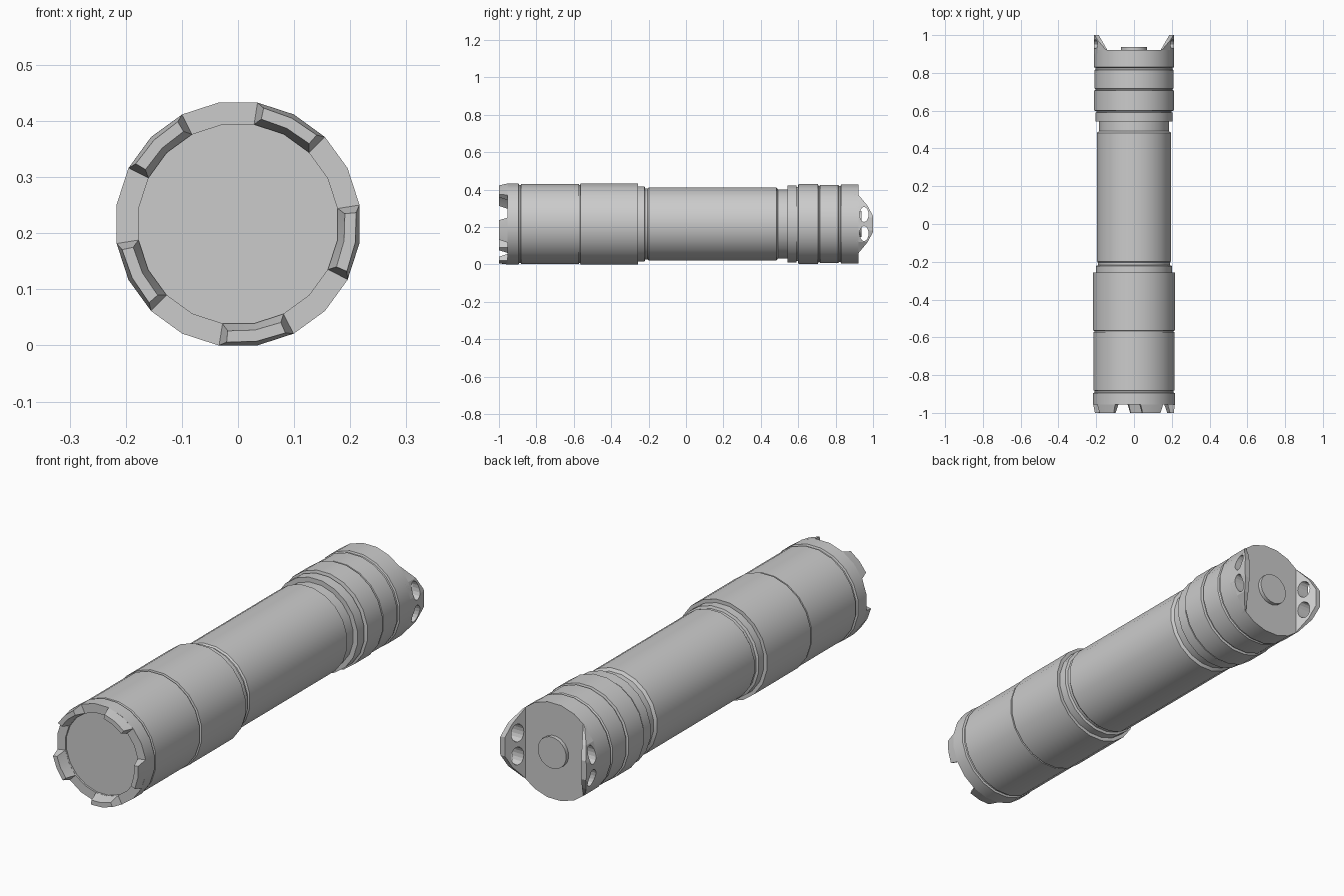
import bpy, bmesh, math
from mathutils import Vector

if "Cube" in bpy.data.objects:
    bpy.data.objects.remove(bpy.data.objects["Cube"])

SIDES = 20
CZ = 0.2165                      # height of the long axis
K = 1 / math.cos(math.pi / SIDES)  # flat-to-flat radius -> corner radius


def finish(name, bm, smooth=True):
    bmesh.ops.recalc_face_normals(bm, faces=bm.faces)
    me = bpy.data.meshes.new(name)
    bm.to_mesh(me)
    bm.free()
    ob = bpy.data.objects.new(name, me)
    bpy.context.collection.objects.link(ob)
    if smooth:
        bpy.ops.object.select_all(action='DESELECT')
        ob.select_set(True)
        bpy.context.view_layer.objects.active = ob
        bpy.ops.object.shade_smooth_by_angle(angle=math.radians(30))
    return ob


def polar(r, deg, y):
    a = math.radians(deg)
    return Vector((r * K * math.cos(a), y, CZ + r * K * math.sin(a)))


def lathe(name, profile, sides=SIDES, smooth=True):
    """Turn (y, radius) points around the long axis, capping both ends."""
    bm = bmesh.new()
    step = 360 / sides
    rings = [[bm.verts.new(polar(r, step * (i + 0.5), y)) for i in range(sides)]
             for y, r in profile]
    for a, b in zip(rings, rings[1:]):
        for i in range(sides):
            j = (i + 1) % sides
            bm.faces.new((a[i], a[j], b[j], b[i]))
    bm.faces.new(rings[0])
    bm.faces.new(rings[-1])
    return finish(name, bm, smooth)


def prism(name, points, offset):
    """Extrude a flat outline by an offset vector."""
    bm = bmesh.new()
    f = bm.faces.new([bm.verts.new(p) for p in points])
    new = bmesh.ops.extrude_face_region(bm, geom=[f])['geom']
    verts = [g for g in new if isinstance(g, bmesh.types.BMVert)]
    bmesh.ops.translate(bm, verts=verts, vec=offset)
    if not any(f.is_valid and set(f.verts).isdisjoint(verts) for f in bm.faces):
        bm.faces.new([v for v in bm.verts if v not in verts])
    return finish(name, bm, False)


def boolean(ob, cutter, op='DIFFERENCE'):
    m = ob.modifiers.new(cutter.name, 'BOOLEAN')
    m.operation, m.object, m.solver = op, cutter, 'EXACT'
    cutter.hide_render = True
    cutter.hide_set(True)


# Head with recessed lens and grooves
lathe('head', [
    (-0.947, 0.177), (-0.955, 0.177), (-0.955, 0.2165), (-0.895, 0.2165),
    (-0.892, 0.208), (-0.884, 0.208), (-0.881, 0.2135), (-0.573, 0.2135),
    (-0.571, 0.208), (-0.566, 0.208), (-0.564, 0.2165), (-0.257, 0.2165),
    (-0.257, 0.18)])

# Bezel teeth: five tapered crenellations
bm = bmesh.new()
for k in range(5):
    a0 = 9 + 72 * k
    base, tip = [], []
    for d, inset in ((-36, 3.5), (-18, 0), (0, -3.5)):
        for ri, lst, t in ((0, base, 0), (0, tip, 1)):
            y = -1.0 if t else -0.953
            radii = (0.189, 0.209) if t else (0.177, 0.2165)
            lst.append([bm.verts.new(polar(r, a0 + d + inset * t, y)) for r in radii])
    for i in (0, 1):
        for s in (0, 1):
            bm.faces.new((base[i][s], base[i + 1][s], tip[i + 1][s], tip[i][s]))
        for q in (base, tip):
            bm.faces.new((q[i][0], q[i + 1][0], q[i + 1][1], q[i][1]))
    for i in (0, 2):
        bm.faces.new((base[i][0], base[i][1], tip[i][1], tip[i][0]))
finish('bezel_teeth', bm)

# Battery tube with neck grooves
lathe('battery_tube', [
    (-0.26, 0.201), (-0.222, 0.201), (-0.218, 0.19), (-0.205, 0.19),
    (-0.198, 0.196), (0.483, 0.196), (0.492, 0.184), (0.545, 0.184)])

# Tail cap with stepped rings
lathe('tail_cap', [
    (0.542, 0.18), (0.542, 0.205), (0.59, 0.205), (0.592, 0.198),
    (0.598, 0.198), (0.601, 0.213), (0.706, 0.213), (0.709, 0.203),
    (0.714, 0.203), (0.717, 0.209), (0.814, 0.209), (0.819, 0.204),
    (0.827, 0.204), (0.830, 0.2115), (0.921, 0.2115)])

# Tail lugs: a tapered side profile trimmed to the round tail
half = [(0.90, 0.16), (0.921, 0.157), (0.972, 0.096), (1.0, 0.042)]
outline = half + [(y, -z) for y, z in reversed(half)]
lugs = prism('tail_lugs', [(-0.3, y, CZ + z) for y, z in outline], (0.6, 0, 0))
boolean(lugs, lathe('lug_round_cutter', [(0.88, 0.2115), (1.02, 0.2115)], smooth=False),
        'INTERSECT')
gap = [(-0.125, 0.89), (0.125, 0.89), (0.141, 0.921), (0.187, 1.0),
       (0.199, 1.02), (-0.199, 1.02), (-0.187, 1.0), (-0.141, 0.921)]
boolean(lugs, prism('lug_gap_cutter', [(x, y, -0.1) for x, y in gap], (0, 0, 0.7)))

# Lanyard holes, two per lug
for s in (-1, 1):
    ring = [(-0.3, 0.952 + 0.024 * math.cos(i * math.pi / 8),
             CZ + s * 0.051 + 0.04 * math.sin(i * math.pi / 8)) for i in range(16)]
    boolean(lugs, prism('lanyard_hole_cutter', ring, (0.6, 0, 0)))

# Tail switch button
lathe('switch_button', [(0.91, 0.069), (0.938, 0.069)])
